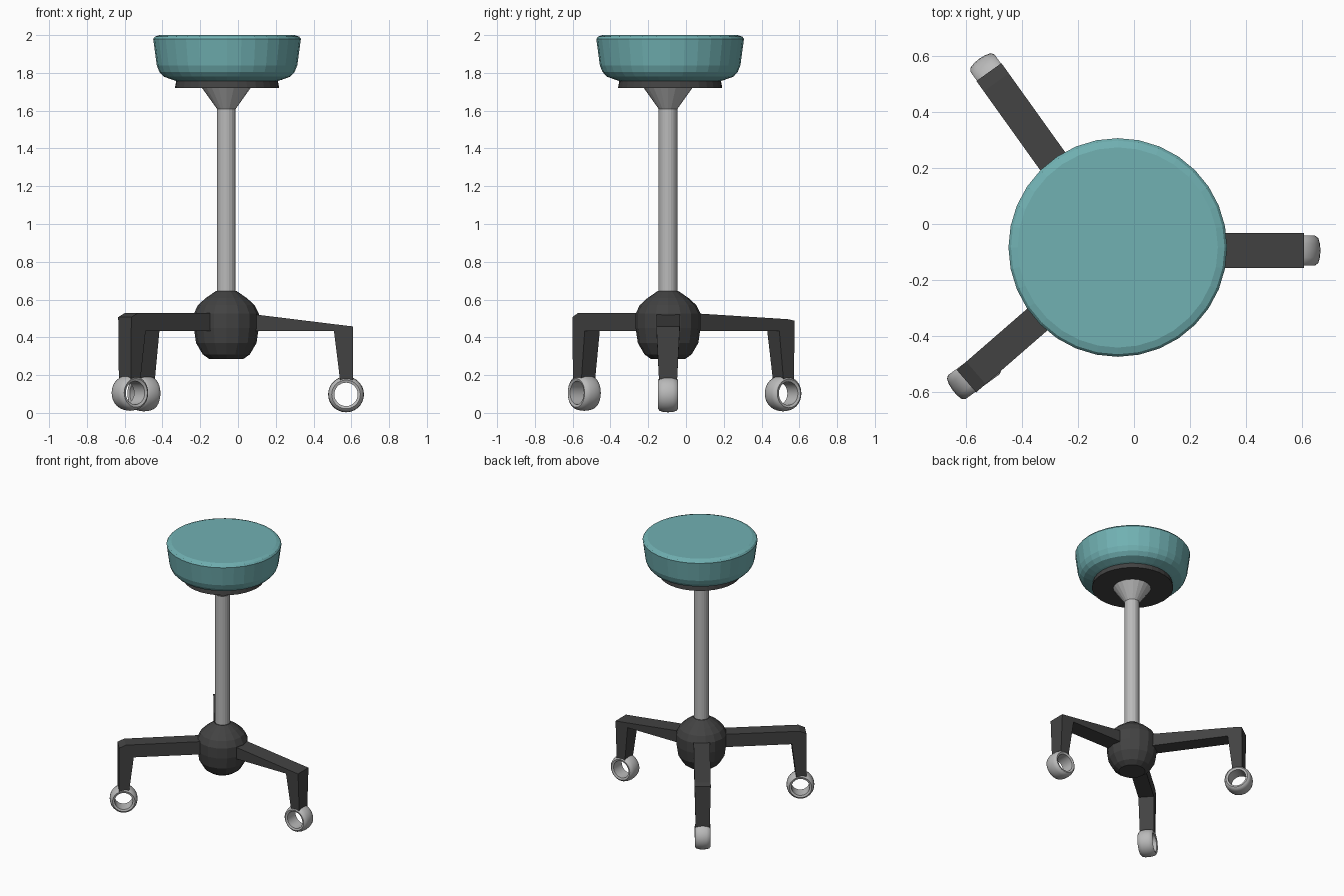
import bpy, bmesh, math
from mathutils import Matrix

if "Cube" in bpy.data.objects:
    bpy.data.objects.remove(bpy.data.objects["Cube"])


def material(name, col):
    m = bpy.data.materials.new(name)
    m.diffuse_color = (*col, 1)
    m.use_nodes = True
    m.node_tree.nodes["Principled BSDF"].inputs["Base Color"].default_value = m.diffuse_color
    return m


TEAL = material("teal cushion", (0.165, 0.44, 0.45))
DARK = material("dark plastic", (0.055, 0.055, 0.055))
METAL = material("grey metal", (0.49, 0.49, 0.49))


def finish(bm, name, mat, matrix, smooth=0):
    bmesh.ops.recalc_face_normals(bm, faces=bm.faces)
    mesh = bpy.data.meshes.new(name)
    bm.to_mesh(mesh)
    bm.free()
    mesh.materials.append(mat)
    mesh.transform(matrix)
    ob = bpy.data.objects.new(name, mesh)
    bpy.context.collection.objects.link(ob)
    if smooth:
        bpy.ops.object.select_all(action='DESELECT')
        ob.select_set(True)
        bpy.context.view_layer.objects.active = ob
        bpy.ops.object.shade_smooth_by_angle(angle=math.radians(smooth))
    return ob


def lathe(name, profile, sides, mat, matrix, closed=False, smooth=0):
    """Spin a (radius, height) profile round z; closed makes a ring, else it is capped."""
    bm = bmesh.new()
    rings = [[bm.verts.new((r * math.cos(a), r * math.sin(a), z))
              for a in (2 * math.pi * i / sides for i in range(sides))] for r, z in profile]
    pairs = list(zip(rings, rings[1:]))
    if closed:
        pairs.append((rings[-1], rings[0]))
    else:
        bm.faces.new(rings[0])
        bm.faces.new(rings[-1])
    for a, b in pairs:
        for i in range(sides):
            j = (i + 1) % sides
            bm.faces.new((a[i], a[j], b[j], b[i]))
    return finish(bm, name, mat, matrix, smooth)


def leg(name, profile, matrix):
    """Side outline of (distance, height, half width) given thickness across y."""
    bm = bmesh.new()
    left, right = [[bm.verts.new((r, s * w, z)) for r, z, w in profile] for s in (-1, 1)]
    bm.faces.new(left)
    bm.faces.new(right)
    for i in range(len(profile)):
        j = (i + 1) % len(profile)
        bm.faces.new((left[i], left[j], right[j], right[i]))
    return finish(bm, name, DARK, matrix)


SEAT = Matrix.Translation((-0.058, -0.084, 0))
HUB = Matrix.Translation((-0.062, -0.095, 0))

# Seat cushion and the plate beneath it
lathe("seat_cushion", [(0.26, 1.755), (0.285, 1.762), (0.335, 1.78), (0.358, 1.805),
                       (0.372, 1.84), (0.391, 1.98), (0.382, 1.992), (0.358, 2.0)],
      32, TEAL, SEAT)
lathe("seat_plate", [(0.276, 1.72), (0.268, 1.765)], 32, DARK, SEAT)

# Column with flared top
lathe("column", [(0.05, 0.6), (0.05, 1.612)], 20, METAL, HUB)
lathe("column_flare", [(0.05, 1.61), (0.13, 1.722)], 20, METAL, HUB)

# Hub
lathe("hub", [(0.09, 0.285), (0.125, 0.31), (0.16, 0.37), (0.172, 0.45), (0.172, 0.525),
              (0.15, 0.57), (0.11, 0.607), (0.055, 0.645)], 16, DARK, HUB)

# Legs with ring wheels: direction, end distance, bend height, end height, half width,
# wheel direction, wheel height
LEGS = [("right", 0, 0.67, 0.463, 0.458, 0.062, 0, 0.098),
        ("back_left", 125.6, 0.785, 0.496, 0.488, 0.055, 125.6, 0.103),
        ("front_left", 221, 0.712, 0.528, 0.507, 0.053, 216, 0.106)]
TYRE = [(0.062, -0.048), (0.076, -0.053), (0.087, -0.045), (0.093, -0.025), (0.095, 0)]
TYRE += [(r, -z) for r, z in reversed(TYRE[:-1])] + [(0.062, 0.0)]

for side, ang, end, bend, tip, w, roll, wheel_z in LEGS:
    turn = HUB @ Matrix.Rotation(math.radians(ang), 4, 'Z')
    leg(side + "_leg", [(0.08, 0.53, w), (end - 0.045, bend, w), (end, tip, w),
                        (end, 0.175, 0.048), (end - 0.068, 0.175, 0.048),
                        (end - 0.1, 0.434, w), (0.08, 0.434, w)], turn)
    spin = (Matrix.Translation(turn @ Matrix.Translation((end - 0.036, 0, wheel_z)).to_translation())
            @ Matrix.Rotation(math.radians(roll), 4, 'Z')
            @ Matrix.Rotation(math.pi / 2, 4, 'X'))
    lathe(side + "_wheel", TYRE, 28, METAL, spin, closed=True, smooth=40)
